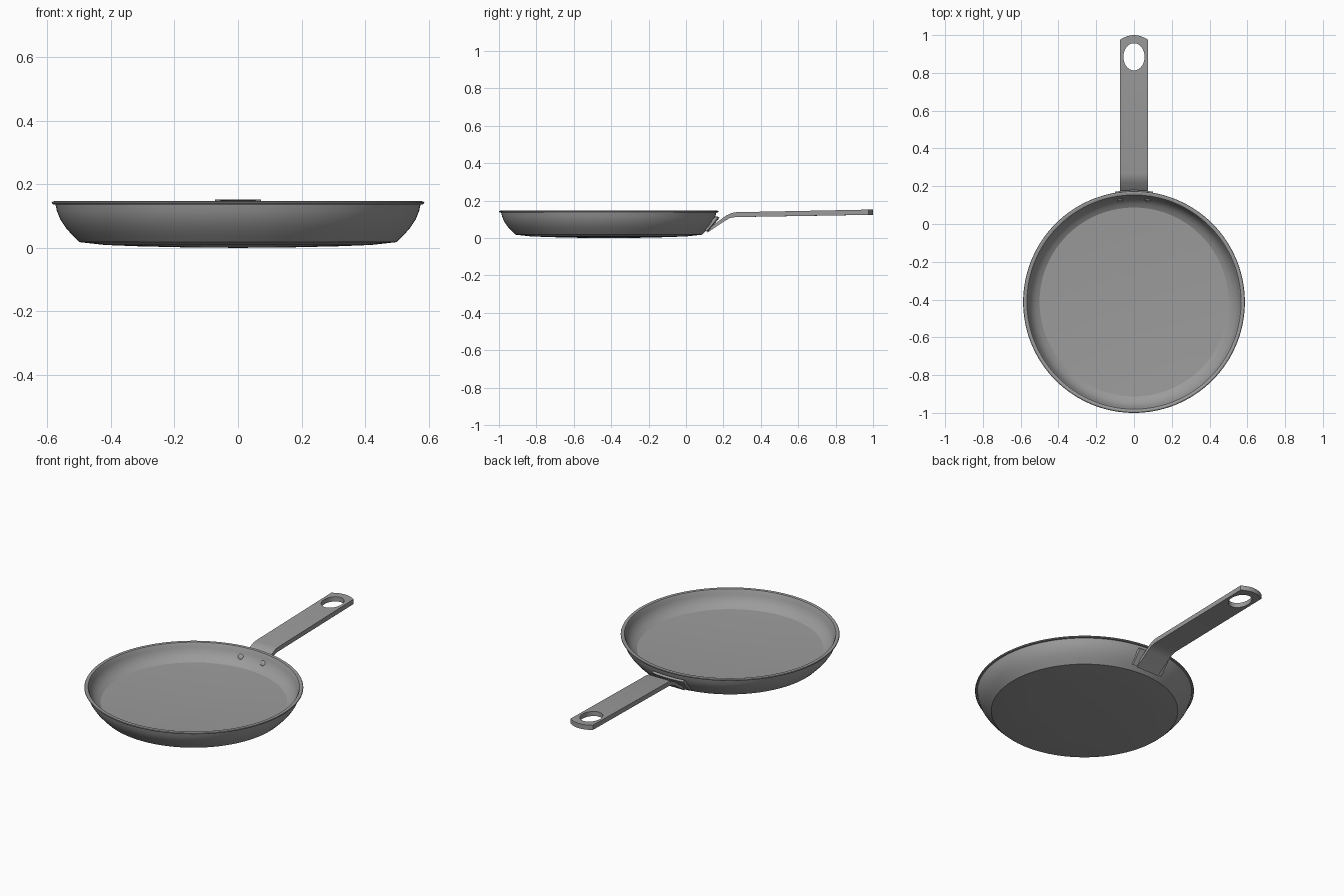
import bpy, bmesh, math
from mathutils import Vector

if "Cube" in bpy.data.objects:
    bpy.data.objects.remove(bpy.data.objects["Cube"])

CY = -0.413  # centre of the pan bowl

steel = bpy.data.materials.new("dark_steel")
steel.diffuse_color = (0.33, 0.33, 0.33, 1)
steel.use_nodes = True
steel.node_tree.nodes["Principled BSDF"].inputs["Base Color"].default_value = steel.diffuse_color


def finish(name, bm, angle=30):
    bmesh.ops.recalc_face_normals(bm, faces=bm.faces[:])
    me = bpy.data.meshes.new(name)
    bm.to_mesh(me)
    bm.free()
    me.materials.append(steel)
    ob = bpy.data.objects.new(name, me)
    bpy.context.collection.objects.link(ob)
    bpy.ops.object.select_all(action='DESELECT')
    ob.select_set(True)
    bpy.context.view_layer.objects.active = ob
    bpy.ops.object.shade_smooth_by_angle(angle=math.radians(angle))
    return ob


def loft(bm, rings):
    # skin closed rings of equal length and cap both ends
    vs = [[bm.verts.new(p) for p in r] for r in rings]
    n = len(vs[0])
    for a, b in zip(vs, vs[1:]):
        for i in range(n):
            bm.faces.new((a[i], a[(i + 1) % n], b[(i + 1) % n], b[i]))
    bm.faces.new(vs[0][::-1])
    bm.faces.new(vs[-1])


# Pan: lathed wall with thick, slightly domed base and rolled lip
profile = [(0, 0), (0.15, 0.001), (0.32, 0.005), (0.42, 0.009), (0.5, 0.018),
           (0.522, 0.040), (0.543, 0.064), (0.560, 0.090), (0.570, 0.115), (0.575, 0.136),
           (0.583, 0.137), (0.587, 0.141), (0.585, 0.145), (0.579, 0.147),
           (0.567, 0.145), (0.562, 0.136), (0.557, 0.118), (0.548, 0.098),
           (0.535, 0.081), (0.519, 0.067), (0.5, 0.056),
           (0.42, 0.052), (0.32, 0.048), (0.15, 0.043), (0, 0.042)]
bm = bmesh.new()
pts = [bm.verts.new((r, CY, z)) for r, z in profile]
edges = [bm.edges.new(e) for e in zip(pts, pts[1:])]
bmesh.ops.spin(bm, geom=pts + edges, cent=(0, CY, 0), axis=(0, 0, 1),
               angle=math.tau, steps=128, use_merge=True)
bmesh.ops.remove_doubles(bm, verts=bm.verts[:], dist=1e-5)
finish("pan_bowl", bm, 25)

# Handle: bent strap with a rounded tip
bm = bmesh.new()
W, N = 0.073, 12
rings = []
for i in range(N + 1):
    x = -W + 2 * W * i / N
    tip = 1.0 - 0.024 * (x / W) ** 2
    side = [(0.112, 0.028), (0.205, 0.090), (0.235, 0.107), (0.265, 0.112),
            (tip, 0.124), (tip, 0.152), (0.268, 0.138), (0.245, 0.134),
            (0.218, 0.122), (0.140, 0.066)]
    rings.append([(x, y, z) for y, z in side])
loft(bm, rings)
handle = finish("handle", bm)

# Hanging hole cut through the handle
bm = bmesh.new()
loft(bm, [[(0.056 * math.cos(t), 0.885 + 0.072 * math.sin(t), z)
           for t in [math.tau * k / 48 for k in range(48)]] for z in (0.05, 0.25)])
cutter = finish("hole_cutter", bm)
cutter.hide_render = True
mod = handle.modifiers.new("hole", 'BOOLEAN')
mod.operation = 'DIFFERENCE'
mod.solver = 'EXACT'
mod.object = cutter
bpy.context.view_layer.objects.active = handle
bpy.ops.object.modifier_apply(modifier=mod.name)
bpy.data.objects.remove(cutter)
bpy.ops.object.select_all(action='DESELECT')
handle.select_set(True)
bpy.ops.object.shade_smooth_by_angle(angle=math.radians(30))

# Mounting plate: tab curved along the outer wall
bm = bmesh.new()
side = [(0.118, 0.034), (0.179, 0.108), (0.168, 0.116), (0.148, 0.100), (0.112, 0.045)]
loft(bm, [[(x, y - 0.8 * x * x, z) for y, z in side]
          for x in [-0.1 + 0.02 * k for k in range(11)]])
finish("mounting_plate", bm)

# Rivets on the inner wall
for s, side_name in ((-1, "left"), (1, "right")):
    bm = bmesh.new()
    bmesh.ops.create_uvsphere(bm, u_segments=20, v_segments=10, radius=1)
    ob = finish("rivet_" + side_name, bm, 60)
    ob.scale = (0.016, 0.016, 0.008)
    ob.location = (s * 0.073, CY + 0.543, 0.096)
    inward = Vector((-s * 0.1, -0.85, 0.52))
    ob.rotation_euler = inward.to_track_quat('Z', 'Y').to_euler()
